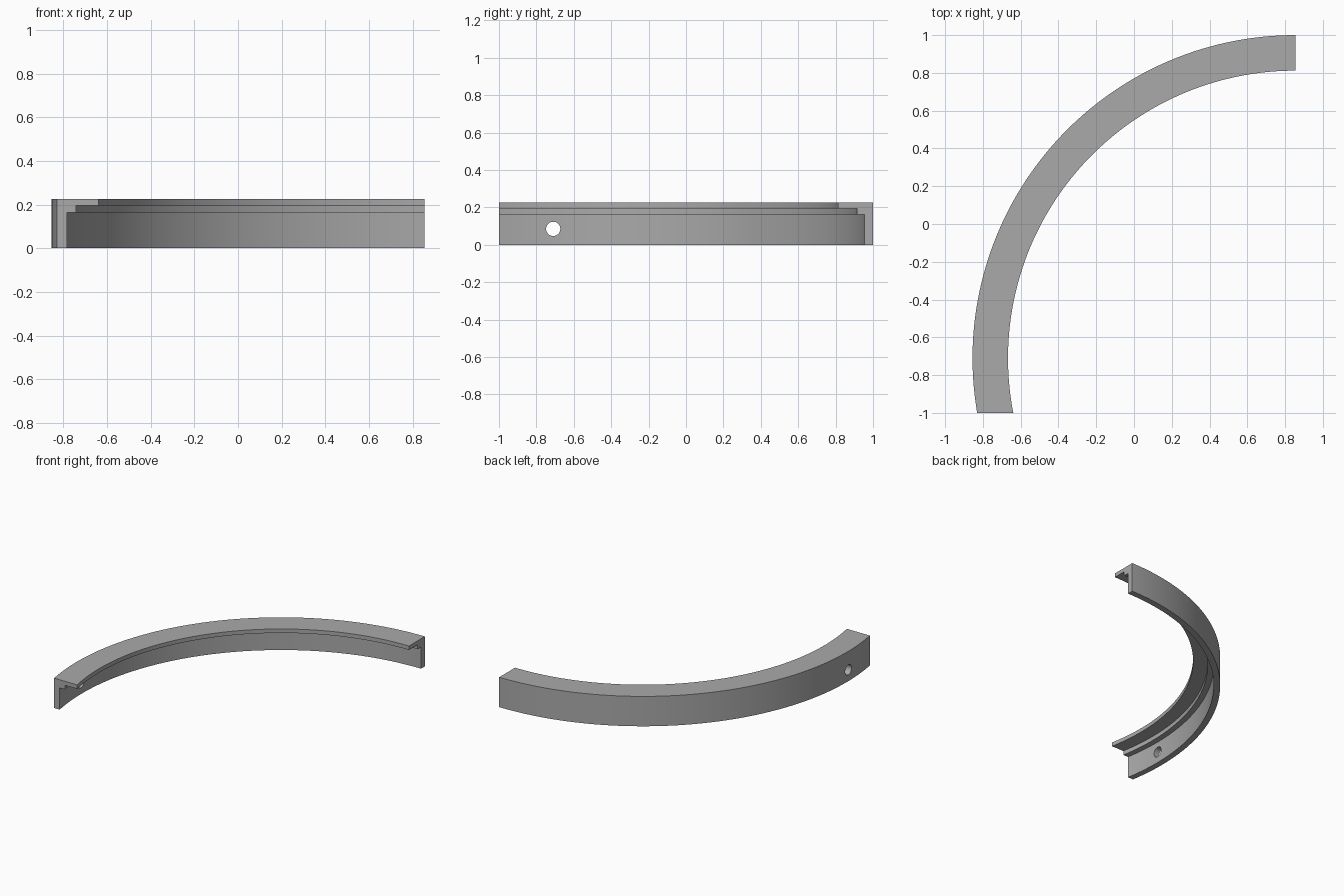
import bpy, bmesh, math

cube = bpy.data.objects.get("Cube")
if cube:
    bpy.data.objects.remove(cube, do_unlink=True)

CENTRE_X, CENTRE_Y = 0.855, -0.71   # centre of the arc
FRONT_Y = -1.0                      # flat front cut
SEGMENTS = 96

grey = bpy.data.materials.new("plain grey")
grey.use_nodes = True
colour = (0.40, 0.40, 0.40, 1)
grey.diffuse_color = colour
grey.node_tree.nodes["Principled BSDF"].inputs["Base Color"].default_value = colour

# Stepped cross-section: radius, height
profile = [(1.71, 0), (1.71, 0.225), (1.522, 0.225), (1.522, 0.195),
           (1.623, 0.195), (1.623, 0.163), (1.665, 0.163), (1.665, 0)]


def ring_point(radius, z, t):
    """Point along the arc, from the right-hand cut to the flat front cut."""
    start = math.pi / 2
    end = math.pi + math.asin((CENTRE_Y - FRONT_Y) / radius)
    a = start + (end - start) * t
    return (CENTRE_X + radius * math.cos(a), CENTRE_Y + radius * math.sin(a), z)


# Curved rail swept from the cross-section
bm = bmesh.new()
rings = [[bm.verts.new(ring_point(r, z, i / SEGMENTS)) for r, z in profile]
         for i in range(SEGMENTS + 1)]
n = len(profile)
for a, b in zip(rings, rings[1:]):
    for j in range(n):
        k = (j + 1) % n
        bm.faces.new((a[j], a[k], b[k], b[j]))
bm.faces.new(rings[0])
bm.faces.new(rings[-1])
bmesh.ops.recalc_face_normals(bm, faces=bm.faces)
mesh = bpy.data.meshes.new("curved_rail")
bm.to_mesh(mesh)
bm.free()
mesh.materials.append(grey)
rail = bpy.data.objects.new("curved_rail", mesh)
bpy.context.collection.objects.link(rail)

# Round hole through the side wall
bpy.ops.mesh.primitive_cylinder_add(
    vertices=40, radius=0.038, depth=0.3,
    location=(CENTRE_X - 1.69, CENTRE_Y, 0.085), rotation=(0, math.pi / 2, 0))
cutter = bpy.context.object
cutter.name = "hole_cutter"
cutter.hide_render = True
cutter.data.materials.append(grey)

bpy.ops.object.select_all(action='DESELECT')
rail.select_set(True)
bpy.context.view_layer.objects.active = rail
cut = rail.modifiers.new("hole", 'BOOLEAN')
cut.operation = 'DIFFERENCE'
cut.solver = 'EXACT'
cut.object = cutter
bpy.ops.object.modifier_apply(modifier=cut.name)
bpy.data.objects.remove(cutter, do_unlink=True)

bpy.ops.object.shade_smooth_by_angle(angle=math.radians(30))
